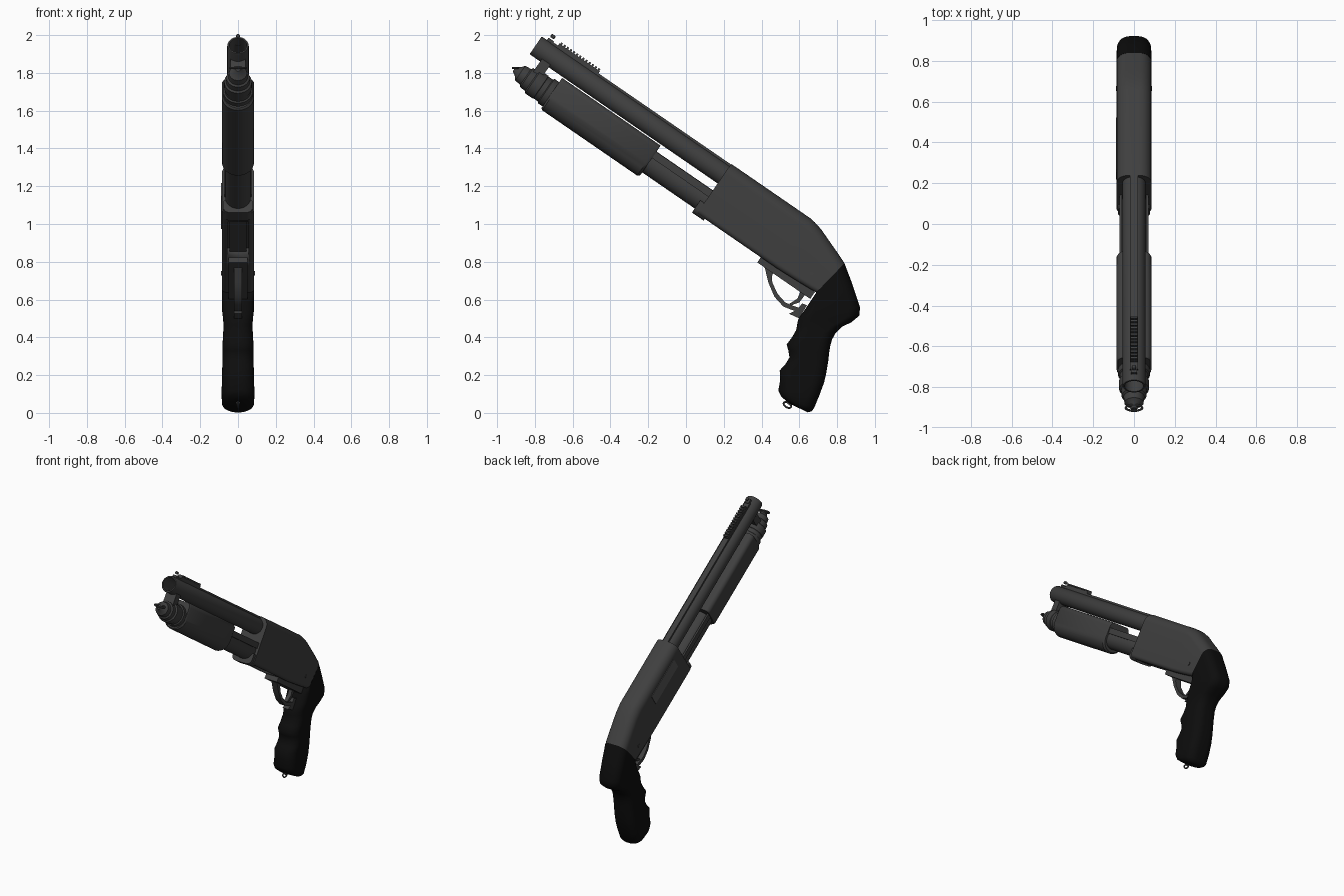
import bpy, bmesh, math
from mathutils import Matrix

if "Cube" in bpy.data.objects:
    bpy.data.objects.remove(bpy.data.objects["Cube"])

A = math.radians(34.5)          # the barrel points up and forward
C, S = math.cos(A), math.sin(A)


def W(u, v):
    """u = along the barrel to the rear, v = square to it  ->  world (y, z)"""
    return (u * C + v * S, -u * S + v * C)


def material(name, r, g, b):
    m = bpy.data.materials.new(name)
    m.diffuse_color = (r, g, b, 1)
    m.use_nodes = True
    m.node_tree.nodes["Principled BSDF"].inputs["Base Color"].default_value = m.diffuse_color
    return m


STEEL = material("dark_steel", .05, .05, .05)
GRIP = material("black_rubber", .004, .004, .004)
BOLT = material("bolt_grey", .09, .09, .09)


def finish(name, bm, mat, angle=35):
    bmesh.ops.recalc_face_normals(bm, faces=bm.faces)
    me = bpy.data.meshes.new(name)
    bm.to_mesh(me)
    bm.free()
    me.materials.append(mat)
    ob = bpy.data.objects.new(name, me)
    bpy.context.collection.objects.link(ob)
    bpy.ops.object.select_all(action='DESELECT')
    ob.select_set(True)
    bpy.context.view_layer.objects.active = ob
    bpy.ops.object.shade_smooth_by_angle(angle=math.radians(angle))
    return ob


def loft(name, rings, mat, angle=35):
    bm = bmesh.new()
    rows = [[bm.verts.new(p) for p in ring] for ring in rings]
    n = len(rows[0])
    for a, b in zip(rows, rows[1:]):
        for i in range(n):
            j = (i + 1) % n
            bm.faces.new((a[i], a[j], b[j], b[i]))
    bm.faces.new(rows[0])
    bm.faces.new(rows[-1])
    return finish(name, bm, mat, angle)


def section(b, t, hw, rb, rt, n=7):
    """rounded rectangle between a bottom and a top point of the side view"""
    L = math.dist(b, t)
    d = ((t[0] - b[0]) / L, (t[1] - b[1]) / L)
    pts = []
    for sx, top, start in ((1, 0, 270), (1, 1, 0), (-1, 1, 90), (-1, 0, 180)):
        r = min(rt if top else rb, L * .48)
        rx = min(r, hw * .98)
        for k in range(n + 1):
            a = math.radians(start + 90 * k / n)
            x = sx * (hw - rx) + rx * math.cos(a)
            h = (L - r if top else r) + r * math.sin(a)
            pts.append((x, b[0] + d[0] * h, b[1] + d[1] * h))
    return pts


def lathe(name, v, prof, mat=STEEL, n=32):
    rings = []
    for u, r in prof:
        ring = []
        for k in range(n):
            a = 2 * math.pi * k / n
            ring.append((r * math.cos(a), *W(u, v + r * math.sin(a))))
        rings.append(ring)
    return loft(name, rings, mat)


def prism(name, pts, x0, x1, mat=STEEL):
    return loft(name, [[(x, y, z) for y, z in pts] for x in (x0, x1)], mat)


def block(name, u0, u1, v0, v1, x0, x1, mat=STEEL):
    return prism(name, [W(u0, v0), W(u1, v0), W(u1, v1), W(u0, v1)], x0, x1, mat)


def ring(name, loc, scale, axis, minor):
    bm = bmesh.new()
    grid = []
    for i in range(24):
        a = 2 * math.pi * i / 24
        row = []
        for j in range(8):
            b = 2 * math.pi * j / 8
            p = [(scale[0] + minor * math.cos(b)) * math.cos(a),
                 (scale[1] + minor * math.cos(b)) * math.sin(a), minor * math.sin(b)]
            row.append(bm.verts.new(p))
        grid.append(row)
    for i in range(24):
        for j in range(8):
            k, m = (i + 1) % 24, (j + 1) % 8
            bm.faces.new((grid[i][j], grid[k][j], grid[k][m], grid[i][m]))
    bm.transform(Matrix.Translation(loc) @ axis)
    return finish(name, bm, STEEL)


# Barrel with an open bore, magazine tube and stepped end cap
BV, MV = 1.153, .985
lathe("barrel", BV, [(-.5, .057), (-1.752, .057), (-1.758, .054), (-1.758, .046),
                     (-1.5, .046), (-1.5, .002)])
lathe("magazine_tube", MV, [(-.5, .067), (-1.6, .067)])
lathe("tube_collar", MV, [(-1.52, .078), (-1.575, .078), (-1.58, .07), (-1.61, .07)])
lathe("magazine_cap", MV, [(-1.60, .06), (-1.61, .073), (-1.66, .073), (-1.667, .063),
                           (-1.70, .061), (-1.707, .051), (-1.742, .047), (-1.755, .03),
                           (-1.78, .014)])
block("barrel_lug", -1.69, -1.635, 1.0, 1.12, -.04, .04)

# Sighting rib, serrated front rail and bead
block("barrel_rib", -1.70, -.54, 1.195, 1.219, -.02, .02)
block("front_rail", -1.66, -1.40, 1.215, 1.232, -.018, .018)
for i in range(13):
    block(f"rail_tooth_{i}", -1.655 + .02 * i, -1.644 + .02 * i, 1.23, 1.243, -.018, .018)
block("sight_base", -1.725, -1.69, 1.2, 1.225, -.014, .014)
lathe("bead_sight", 1.243, [(-1.722, .004), (-1.718, .01), (-1.70, .01), (-1.696, .004)], n=12)

# Pump fore-end with action bars
loft("fore_end", [section(W(u, b), W(u, 1.09), w, .085, .03) for u, b, w in
                  ((-1.545, .897, .078), (-1.535, .889, .085),
                   (-.925, .889, .085), (-.912, .9, .078))], STEEL)
for s in (-1, 1):
    block("action_bar", -.93, -.5, 1.01, 1.05, s * .066 - .006, s * .066 + .006)

# Receiver, curving down to the grip at the rear
rec = [(W(u, b), W(u, t)) for u, b, t in
       ((-.55, .903, 1.222), (-.04, .903, 1.222), (-.01, .904, 1.218), (.04, .906, 1.206),
        (.10, .909, 1.183), (.17, .913, 1.157))] + [((.69, .638), (.839, .792))]
receiver = loft("receiver", [section(b, t, .085, .025, .06) for b, t in rec], STEEL)
lip = loft("receiver_lip", [section(W(u, .892), W(u, .97), .078, .035, .01)
                            for u in (-.575, -.50)], STEEL)
cutter = block("loading_port_cutter", -.47, -.16, .85, .95, -.055, .055)
cutter.hide_render = True
cutter.hide_set(True)
mod = receiver.modifiers.new("loading_port", 'BOOLEAN')
mod.operation = 'DIFFERENCE'
mod.object = cutter
block("shell_lifter", -.46, -.17, .92, .93, -.045, .045)

# Ejection port bolt on the left side, pins through the receiver
block("ejection_bolt", -.47, -.16, 1.07, 1.155, -.089, -.08, BOLT)
for u, v in ((.13, .985),):
    y, z = W(u, v)
    prism("receiver_pin", [(y + .012 * math.cos(k * math.pi / 8), z + .012 * math.sin(k * math.pi / 8))
                           for k in range(16)], -.089, .089)

# Trigger plate, guard and trigger
block("trigger_plate", -.14, .2, .87, .915, -.05, .05)
guard_out = [(.395, .815), (.418, .765), (.436, .69), (.468, .615), (.515, .563), (.56, .545), (.61, .53)]
guard_in = [(.62, .55), (.567, .567), (.525, .585), (.485, .63), (.457, .69), (.455, .725), (.475, .77)]
prism("trigger_guard", guard_out + guard_in, -.022, .022)
prism("guard_foot", [(.545, .525), (.60, .50), (.64, .57), (.615, .58), (.59, .548)], -.022, .022)
prism("trigger", [(.60, .68), (.607, .645), (.59, .605), (.548, .578), (.553, .568),
                  (.60, .585), (.63, .625), (.645, .66)], -.014, .014)

# Pistol grip with finger grooves: front point, back point, half width
grip = [((.69, .638), (.839, .792), .086), ((.655, .585), (.881, .681), .086),
        ((.622, .535), (.921, .56), .084), ((.606, .515), (.918, .515), .081),
        ((.593, .492), (.876, .48), .078), ((.588, .465), (.828, .457), .077),
        ((.583, .438), (.791, .421), .078), ((.560, .398), (.773, .388), .080),
        ((.533, .363), (.764, .355), .082), ((.542, .33), (.758, .32), .082),
        ((.548, .294), (.754, .28), .082), ((.526, .257), (.748, .243), .083),
        ((.496, .225), (.742, .208), .084), ((.499, .177), (.731, .16), .085),
        ((.489, .119), (.706, .093), .087), ((.503, .088), (.678, .025), .085),
        ((.525, .068), (.664, .008), .076), ((.55, .048), (.645, .003), .06)]
loft("pistol_grip", [section(f, b, w, .065 + (i == 0) * -.03, .06)
                     for i, (f, b, w) in enumerate(grip)], GRIP, 60)

# Sling loops under the grip and at the front
ring("rear_sling_loop", (0, .537, .042), (.013, .022), Matrix.Rotation(math.radians(90), 4, 'Y')
     @ Matrix.Rotation(math.radians(-30), 4, 'Z'), .005)
block("rear_loop_stud", *(lambda y, z: (y * C - z * S - .012, y * C - z * S + .012,
                                        y * S + z * C - .02, y * S + z * C + .02))(.555, .06), -.011, .011)
ring("front_sling_loop", (0, -.902, 1.826), (.04, .014), Matrix.Identity(4), .006)
